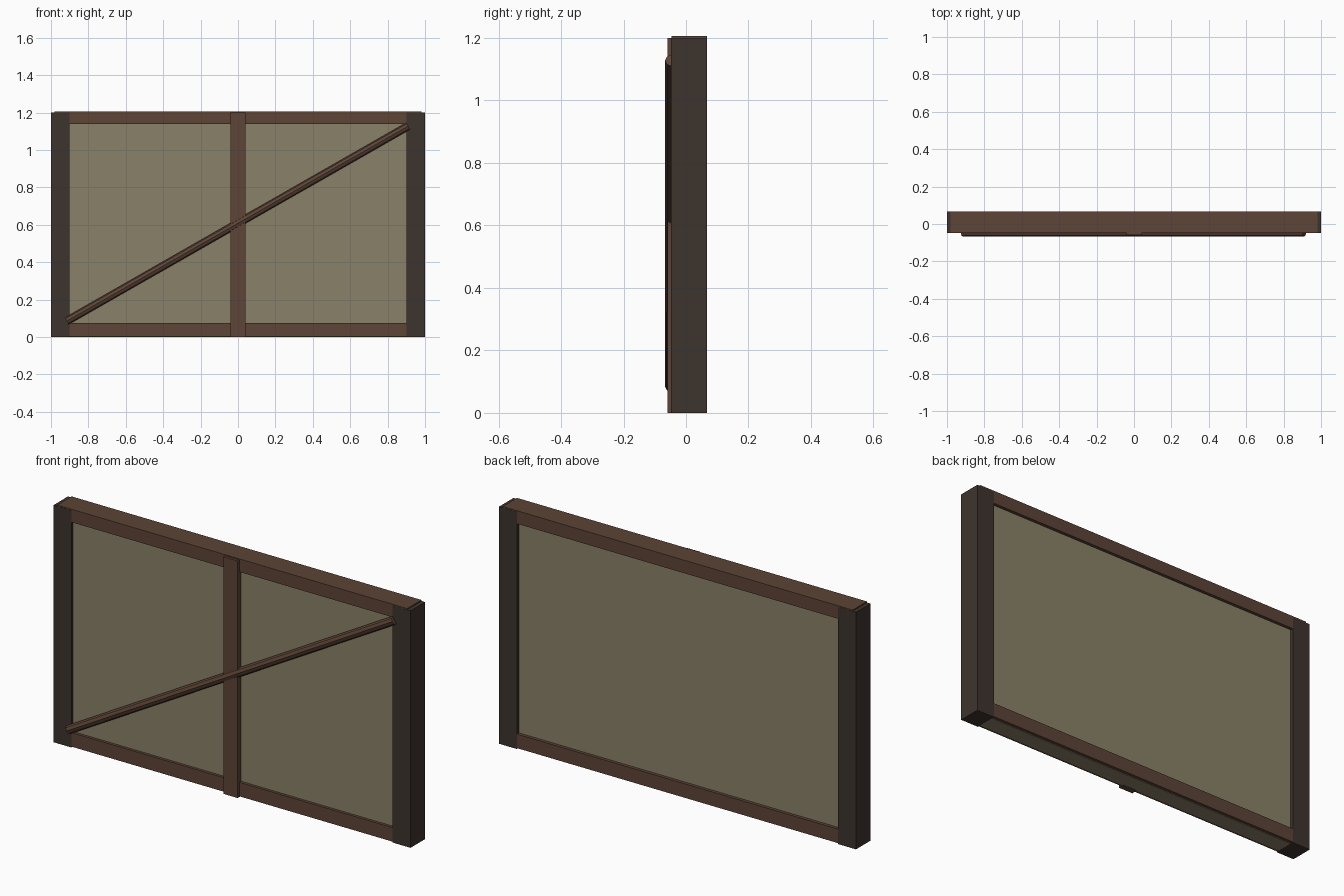
import bpy
from mathutils import Vector

if "Cube" in bpy.data.objects:
    bpy.data.objects.remove(bpy.data.objects["Cube"])


def material(name, rgb):
    m = bpy.data.materials.new(name)
    m.diffuse_color = (*rgb, 1)
    m.use_nodes = True
    m.node_tree.nodes["Principled BSDF"].inputs["Base Color"].default_value = m.diffuse_color
    return m


dark_wood = material("dark_wood", (0.048, 0.034, 0.027))
brown_wood = material("brown_wood", (0.109, 0.058, 0.037))
plaster = material("plaster", (0.255, 0.22, 0.138))


def box(name, x, y, z, mat):
    """Box given by its (min, max) range on each axis."""
    lo, hi = Vector((x[0], y[0], z[0])), Vector((x[1], y[1], z[1]))
    bpy.ops.mesh.primitive_cube_add(size=1, location=(lo + hi) / 2)
    ob = bpy.context.object
    ob.name = name
    ob.scale = hi - lo
    bpy.ops.object.transform_apply(location=False, rotation=False, scale=True)
    ob.data.materials.append(mat)
    return ob


def round_bar(name, a, b, radius, sides, mat):
    """Straight pole between two points."""
    a, b = Vector(a), Vector(b)
    d = b - a
    bpy.ops.mesh.primitive_cylinder_add(vertices=sides, radius=radius, depth=d.length,
                                        location=(a + b) / 2,
                                        rotation=d.to_track_quat('Z', 'Y').to_euler())
    ob = bpy.context.object
    ob.name = name
    ob.data.materials.append(mat)
    return ob


# Infill panel, recessed between the frame members
box("infill_panel", (-0.98, 0.98), (-0.033, 0.051), (0.001, 1.19), plaster)

# Corner posts
box("left_post", (-1.0, -0.9), (-0.048, 0.068), (0, 1.2), dark_wood)
box("right_post", (0.9, 1.0), (-0.048, 0.068), (0, 1.2), dark_wood)

# Top and bottom rails
box("bottom_rail", (-0.98, 0.98), (-0.047, 0.067), (0.004, 0.075), brown_wood)
box("top_rail", (-0.98, 0.98), (-0.047, 0.067), (1.14, 1.206), brown_wood)

# Centre stud and diagonal brace on the front face
box("centre_stud", (-0.04, 0.04), (-0.06, -0.028), (0, 1.2), brown_wood)
round_bar("diagonal_brace", (-0.915, -0.047, 0.086), (0.91, -0.046, 1.128),
          0.021, 8, brown_wood)
